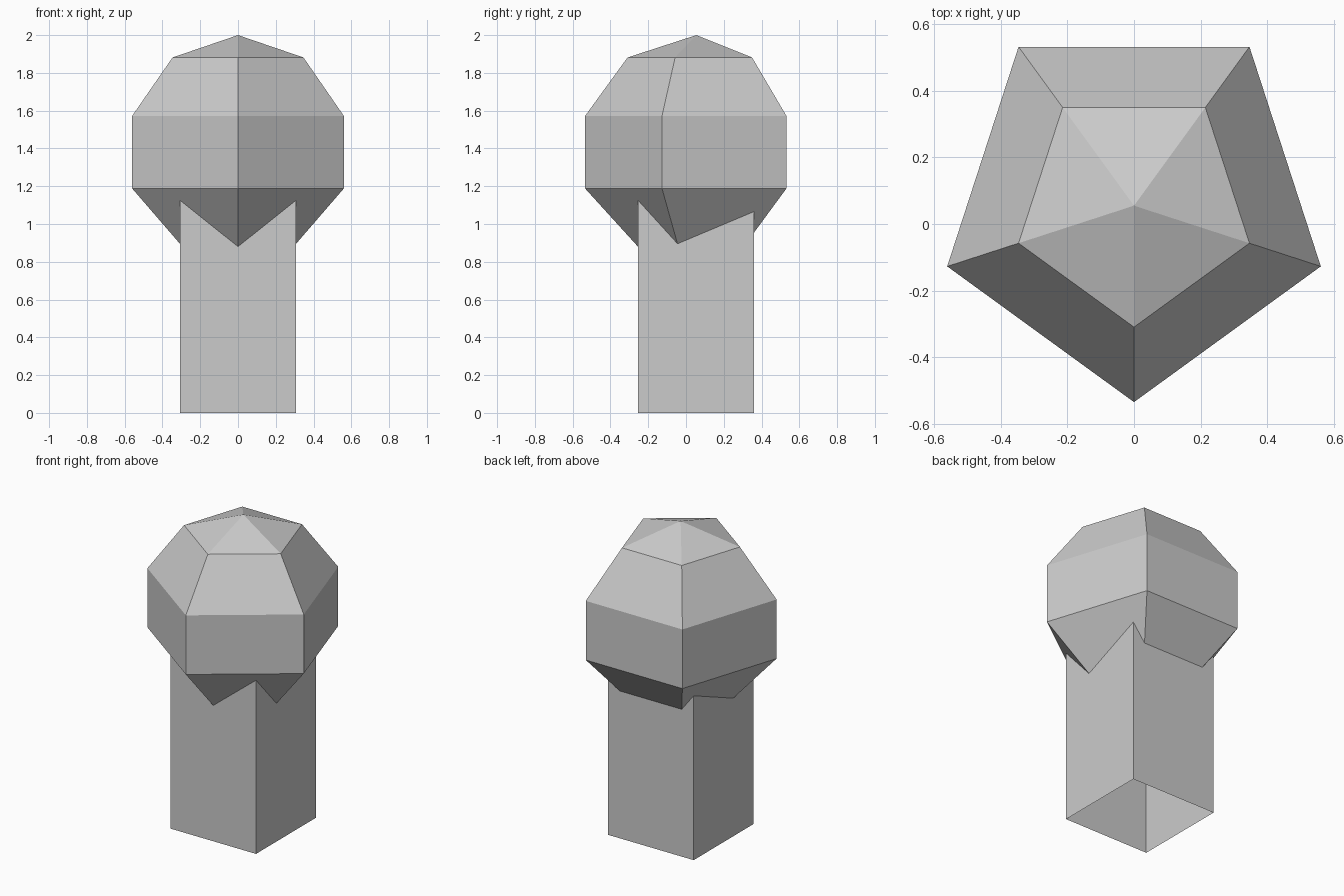
import bpy, bmesh, math

if "Cube" in bpy.data.objects:
    bpy.data.objects.remove(bpy.data.objects["Cube"])

SIDES = 5
RADIUS = 0.62          # radius of the faceted crown
CENTRE_Y = 0.055
CENTRE_Z = 1.38


def finish(name, bm):
    bmesh.ops.recalc_face_normals(bm, faces=bm.faces)
    mesh = bpy.data.meshes.new(name)
    bm.to_mesh(mesh)
    bm.free()
    obj = bpy.data.objects.new(name, mesh)
    bpy.context.collection.objects.link(obj)
    return obj


# Crown: five-sided sphere, its lowest ring drawn in to meet the trunk
bm = bmesh.new()
rings = []
for i in range(1, SIDES):
    polar = math.pi * i / SIDES
    r = RADIUS * math.sin(polar)
    z = CENTRE_Z + RADIUS * math.cos(polar)
    if i == SIDES - 1:
        r *= 0.845
    ring = []
    for k in range(SIDES):
        a = -math.pi / 2 + 2 * math.pi * k / SIDES
        ring.append(bm.verts.new((r * math.cos(a), CENTRE_Y + r * math.sin(a), z)))
    rings.append(ring)
top = bm.verts.new((0, CENTRE_Y, CENTRE_Z + RADIUS))
bottom = bm.verts.new((0, CENTRE_Y, CENTRE_Z - RADIUS))
for k in range(SIDES):
    n = (k + 1) % SIDES
    bm.faces.new((top, rings[0][k], rings[0][n]))
    bm.faces.new((bottom, rings[-1][n], rings[-1][k]))
    for upper, lower in zip(rings, rings[1:]):
        bm.faces.new((upper[k], lower[k], lower[n], upper[n]))
finish("tree_crown", bm)

# Trunk: square tube, open at the ends, reaching up into the crown
bm = bmesh.new()
bmesh.ops.create_cube(bm, size=1)
ends = [f for f in bm.faces if abs(f.normal.z) > 0.5]
bmesh.ops.delete(bm, geom=ends, context='FACES_ONLY')
for v in bm.verts:
    v.co = (v.co.x * 0.615, v.co.y * 0.615 + 0.053, (v.co.z + 0.5) * 1.2)
finish("tree_trunk", bm)
